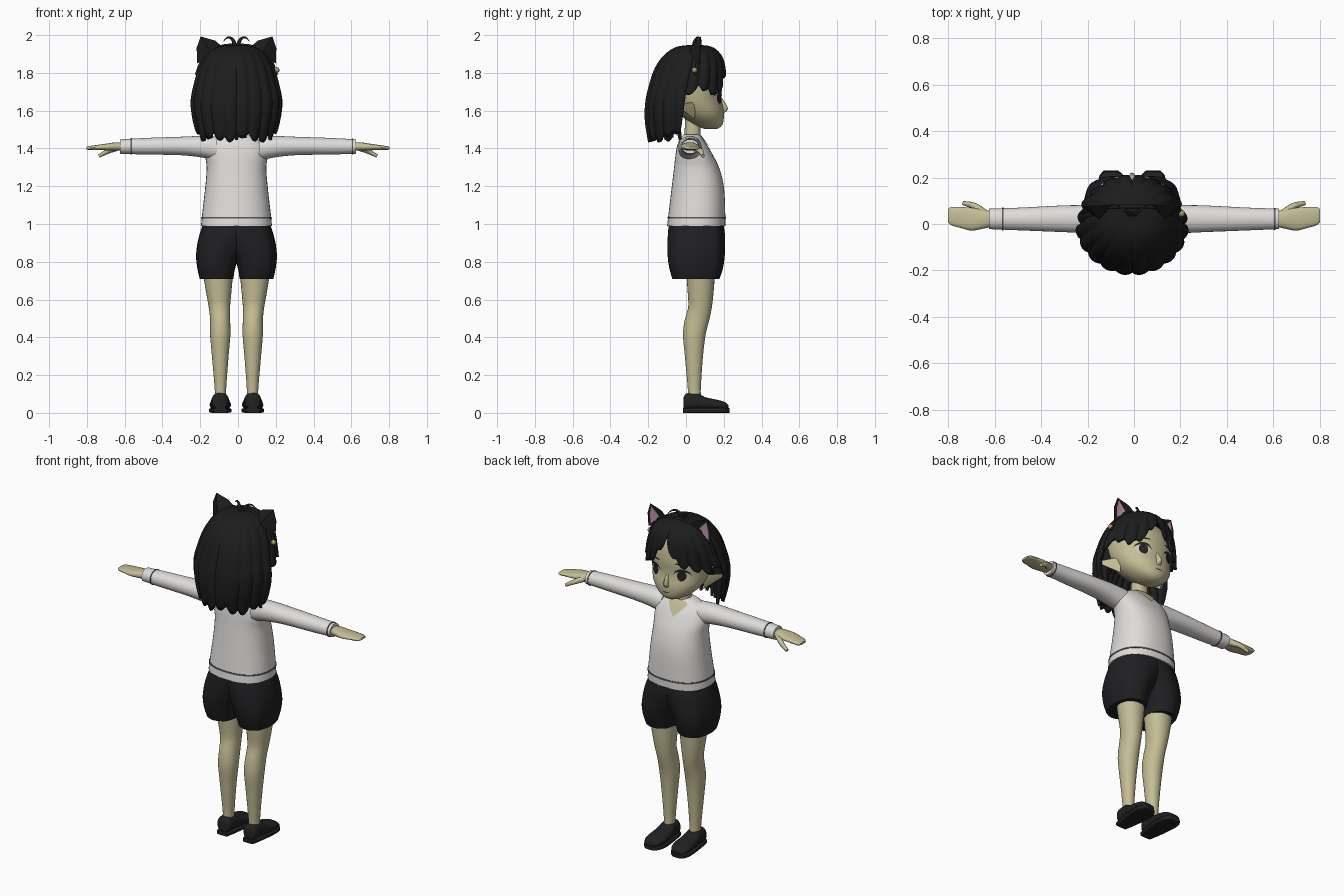
import bpy, bmesh, math
from mathutils import Vector

if "Cube" in bpy.data.objects:
    bpy.data.objects.remove(bpy.data.objects["Cube"])


def mat(name, r, g, b):
    m = bpy.data.materials.new(name)
    m.diffuse_color = (r, g, b, 1)
    m.use_nodes = True
    m.node_tree.nodes["Principled BSDF"].inputs["Base Color"].default_value = m.diffuse_color
    return m


SKIN = mat("skin", 0.56, 0.51, 0.30)
SHIRT = mat("shirt white", 0.74, 0.72, 0.70)
TRIM = mat("trim grey", 0.10, 0.10, 0.10)
HAIR = mat("hair black", 0.012, 0.012, 0.013)
SHORTS = mat("shorts black", 0.014, 0.014, 0.016)
SHOE = mat("shoe black", 0.016, 0.015, 0.016)
PINK = mat("ear pink", 0.58, 0.32, 0.48)
EYE = mat("eye dark", 0.02, 0.016, 0.014)
WHITE = mat("eye white", 0.62, 0.60, 0.52)
GOLD = mat("pin gold", 0.40, 0.33, 0.12)


def make(name, verts, faces, material, smooth=True, angle=50):
    me = bpy.data.meshes.new(name)
    me.from_pydata(verts, [], faces)
    bm = bmesh.new()
    bm.from_mesh(me)
    bmesh.ops.recalc_face_normals(bm, faces=bm.faces)
    bm.to_mesh(me)
    bm.free()
    ob = bpy.data.objects.new(name, me)
    bpy.context.collection.objects.link(ob)
    me.materials.append(material)
    if smooth:
        bpy.context.view_layer.objects.active = ob
        ob.select_set(True)
        bpy.ops.object.shade_smooth_by_angle(angle=math.radians(angle))
        ob.select_set(False)
    return ob


def sample(prof, p):
    """Smooth interpolation of profile rows at position p (first column)."""
    i = 0
    while i < len(prof) - 2 and p > prof[i + 1][0]:
        i += 1
    a, b = prof[i], prof[i + 1]
    z, c = prof[max(i - 1, 0)], prof[min(i + 2, len(prof) - 1)]
    h = b[0] - a[0]
    t = min(max((p - a[0]) / h, 0), 1)
    out = []
    for k in range(1, len(a)):
        m0 = (b[k] - z[k]) / (b[0] - z[0]) * h
        m1 = (c[k] - a[k]) / (c[0] - a[0]) * h
        out.append((2*t**3 - 3*t*t + 1) * a[k] + (t**3 - 2*t*t + t) * m0
                   + (3*t*t - 2*t**3) * b[k] + (t**3 - t*t) * m1)
    return out


PUT = {"x": lambda p, u, v: (p, u, v), "y": lambda p, u, v: (u, p, v),
       "z": lambda p, u, v: (u, v, p)}


def loft(name, prof, material, axis="z", rows=24, seg=28, n=2.3, side=1, grow=0.0, lo=None, hi=None, wave=0.0):
    """Rounded tube through rows of (position, u min, u max, v min, v max)."""
    lo = prof[0][0] if lo is None else lo
    hi = prof[-1][0] if hi is None else hi
    vs, fs = [], []
    for r in range(rows + 1):
        p = lo + (hi - lo) * r / rows
        u0, u1, v0, v1 = sample(prof, p)
        for s in range(seg):
            a = 2 * math.pi * s / seg
            c, d = math.cos(a), math.sin(a)
            c, d = (math.copysign(abs(q) ** (2 / n), q) for q in (c, d))
            w = 1 + wave * math.cos(8 * a)
            x, y, z = PUT[axis](p, (u0 + u1) / 2 + ((u1 - u0) / 2 * w + grow) * c,
                                (v0 + v1) / 2 + ((v1 - v0) / 2 * w + grow) * d)
            vs.append((x * side, y, z))
    for r in range(rows):
        for s in range(seg):
            t = (s + 1) % seg
            fs.append((r*seg + s, r*seg + t, (r+1)*seg + t, (r+1)*seg + s))
    fs += [tuple(range(seg)), tuple(range(rows * seg, (rows + 1) * seg))]
    return make(name, vs, fs, material)


def front_y(prof, x, z, n):
    u0, u1, v0, v1 = sample(prof, z)
    q = min(abs(x - (u0 + u1) / 2) / ((u1 - u0) / 2), 1)
    return (v0 + v1) / 2 + (v1 - v0) / 2 * (1 - q ** n) ** (1 / n)


def plate(name, outline, prof, material, n, lift):
    """Thin painted shape that follows the front of a loft."""
    m = len(outline)
    cx, cz = sum(p[0] for p in outline) / m, sum(p[1] for p in outline) / m
    pts = [(cx + (x - cx) * k, cz + (z - cz) * k) for k in (1, .75, .5, .25, .01) for x, z in outline]
    vs = [(x, front_y(prof, x, z, n) + lift, z) for x, z in pts]
    fs = [(r*m + i, r*m + (i+1) % m, (r+1)*m + (i+1) % m, (r+1)*m + i) for r in range(4) for i in range(m)]
    ob = make(name, vs, fs, material)
    if sum(p.normal.y for p in ob.data.polygons) < 0:
        ob.data.flip_normals()


def strand(name, pts, radius, material, flat_tip=0.1):
    cu = bpy.data.curves.new(name, "CURVE")
    cu.dimensions, cu.bevel_depth, cu.bevel_resolution, cu.resolution_u = "3D", radius, 2, 6
    cu.use_fill_caps = True
    sp = cu.splines.new("BEZIER")
    sp.bezier_points.add(len(pts) - 1)
    for i, (b, p) in enumerate(zip(sp.bezier_points, pts)):
        b.co, b.handle_left_type, b.handle_right_type = p, "AUTO", "AUTO"
        b.radius = 1 - (1 - flat_tip) * i / (len(pts) - 1)
    cu.materials.append(material)
    bpy.context.collection.objects.link(bpy.data.objects.new(name, cu))


def oval(cx, cz, rx, rz, m=20):
    return [(cx + rx * math.cos(2*math.pi*i/m), cz + rz * math.sin(2*math.pi*i/m)) for i in range(m)]


# Sweater body with hem stripe and V neck
TORSO = [(0.99, -.188, .188, -.10, .208), (1.05, -.182, .182, -.093, .208), (1.2, -.165, .165, -.075, .20),
         (1.3, -.158, .158, -.063, .175), (1.37, -.165, .165, -.055, .14), (1.42, -.15, .15, -.045, .11),
         (1.455, -.105, .105, -.03, .085), (1.475, -.06, .06, -.01, .07)]
loft("sweater_body", TORSO, SHIRT, seg=40, rows=30)
loft("hem_stripe", TORSO, TRIM, seg=40, rows=2, grow=.003, lo=1.03, hi=1.038)
plate("neck_opening", [(0, 1.385), (.03, 1.415), (.06, 1.45), (.05, 1.465), (0, 1.47), (-.05, 1.465),
                       (-.06, 1.45), (-.03, 1.415)], TORSO, SKIN, 2.3, .006)
loft("neck", [(1.40, -.045, .045, -.01, .08), (1.56, -.042, .042, -.005, .075)], SKIN, rows=4)

# Head
HEAD = [(1.503, -.025, .025, .10, .165), (1.52, -.07, .07, .05, .19), (1.56, -.122, .122, -.01, .20),
        (1.60, -.15, .15, -.055, .20), (1.66, -.172, .172, -.10, .188), (1.74, -.182, .182, -.13, .19),
        (1.82, -.165, .165, -.12, .175), (1.88, -.11, .11, -.07, .13), (1.91, -.03, .03, 0, .06)]
loft("head", HEAD, SKIN, seg=40, rows=36, n=2.1)
loft("nose", [(1.585, -.022, .022, .16, .20), (1.61, -.016, .016, .16, .222), (1.665, -.008, .008, .16, .192)],
     SKIN, rows=10, seg=12, n=2)
plate("mouth", oval(0, 1.558, .022, .003), HEAD, EYE, 2.1, .002)

SLEEVE = [(.11, -.04, .085, 1.335, 1.462), (.19, -.04, .082, 1.352, 1.466), (.3, -.035, .08, 1.364, 1.462),
          (.5, -.027, .07, 1.368, 1.455), (.625, -.022, .066, 1.372, 1.448)]
HAND = [(.60, -.008, .052, 1.39, 1.432), (.65, -.02, .062, 1.388, 1.432), (.70, -.028, .07, 1.39, 1.425),
        (.75, -.016, .073, 1.392, 1.418), (.79, -.004, .072, 1.392, 1.412), (.802, .01, .064, 1.396, 1.408)]
LEG = [(.06, .055, .115, .01, .08), (.12, .055, .115, .01, .078), (.3, .042, .13, -.006, .09),
       (.42, .032, .14, -.016, .105), (.5, .034, .14, -.005, .125), (.56, .034, .147, .012, .137),
       (.65, .026, .163, .008, .147), (.76, .016, .18, 0, .155)]
SHOE_P = [(-.012, .055, .118, .02, .085), (.0, .045, .128, .015, .102), (.06, .04, .132, .015, .105),
          (.10, .034, .138, .015, .084), (.17, .03, .142, .015, .068), (.21, .042, .136, .015, .055),
          (.226, .06, .12, .018, .038)]
SOLE = [(-.015, .05, .122, 0, .026), (.05, .038, .134, 0, .026), (.16, .027, .146, 0, .026),
        (.21, .038, .14, 0, .026), (.23, .06, .122, 0, .026)]
SHORT_LEG = [(.708, .018, .193, -.07, .175), (.76, .010, .205, -.085, .192), (.82, -.01, .212, -.094, .202),
             (.88, -.05, .208, -.096, .204), (.94, -.09, .195, -.094, .204), (.992, -.13, .178, -.09, .198)]
for s, tag in ((1, "right"), (-1, "left")):
    # Arms and hands
    cuff = .603 if s > 0 else .562
    loft("sleeve_" + tag, SLEEVE, SHIRT, "x", side=s, n=2.1)
    loft("cuff_stripe_" + tag, SLEEVE, TRIM, "x", rows=2, side=s, n=2.1, grow=.003, lo=cuff, hi=cuff + .006)
    loft("hand_" + tag, HAND, SKIN, "x", side=s, n=2.4, seg=16)
    strand("thumb_" + tag, [(s*.645, .045, 1.405), (s*.69, .078, 1.385), (s*.735, .09, 1.36)], .019, SKIN, .5)
    # Legs, shoes and shorts
    loft("leg_" + tag, LEG, SKIN, side=s, n=2.1)
    loft("shoe_" + tag, SHOE_P, SHOE, "y", side=s, n=2.4)
    loft("sole_" + tag, SOLE, SHOE, "y", side=s, n=5)
    loft("shorts_leg_" + tag, SHORT_LEG, SHORTS, side=s, n=2.4, seg=48, wave=.015)
    # Eyes and brows
    plate("eye_white_" + tag, oval(s*.088, 1.665, .037, .03), HEAD, WHITE, 2.1, .003)
    plate("iris_" + tag, oval(s*.086, 1.667, .024, .031), HEAD, EYE, 2.1, .005)
    lash = [(s*(.088 + .046*math.cos(a)), 1.668 + q*math.sin(a))
            for q, o in ((.040, 1), (.025, -1)) for a in [math.pi*(i if o > 0 else 8 - i)/8 for i in range(9)]]
    vs = [(x, front_y(HEAD, x, z, 2.1) + .006, z) for x, z in lash]
    ob = make("lash_" + tag, vs, [(i, i + 1, 16 - i, 17 - i) for i in range(8)], EYE)
    if sum(p.normal.y for p in ob.data.polygons) < 0:
        ob.data.flip_normals()
    plate("brow_" + tag, oval(s*.085, 1.735, .036, .005), HEAD, HAIR, 2.1, .003)
    # Pointed side ear
    make("side_ear_" + tag, [(s*.15, .055, 1.645), (s*.14, .045, 1.555), (s*.175, .03, 1.60),
                             (s*.235, -.06, 1.635), (s*.14, -.02, 1.60)],
         [(0, 2, 3), (2, 1, 3), (1, 4, 3), (4, 0, 3), (0, 1, 2), (0, 4, 1)], SKIN, angle=70)
    # Cat ear, with a narrow inset inner face
    tip, out, inn, back = Vector((s*.19, .078, 1.993)), Vector((s*.208, .07, 1.85)), \
        Vector((s*.06, .085, 1.925)), Vector((s*.13, .01, 1.89))
    mid = (tip + out + inn) / 3 + Vector((0, -.012, 0))
    bulge = (tip + back) / 2 + Vector((0, -.008, .01))
    o2, i2 = (out + tip) / 2 + Vector((s*.012, 0, .01)), (inn + tip) / 2 + Vector((-s*.012, 0, .012))
    make("cat_ear_" + tag, [tip, out, inn, back, mid, bulge, o2, i2],
         [(0, 6, 4), (6, 1, 4), (1, 2, 4), (2, 7, 4), (7, 0, 4), (0, 5, 6), (6, 5, 3, 1), (0, 7, 5),
          (7, 2, 3, 5), (1, 3, 2)], HAIR, angle=60)
    lift = Vector((0, .005, 0))
    inner = [mid + (p - mid) * k + lift for p, k in ((tip, .8), (o2, .7), (out, .7), (inn, .25), (i2, .3))]
    ob = make("cat_ear_inner_" + tag, inner + [mid + lift], [(i, (i + 1) % 5, 5) for i in range(5)], PINK)
    if sum(p.normal.y for p in ob.data.polygons) < 0:
        ob.data.flip_normals()
    # Loose tufts on the crown
    strand("crown_tuft_" + tag, [(s*.008, .04, 1.93), (s*.018, .05, 1.972), (s*.042, .065, 1.988),
                                 (s*.07, .085, 1.968)], .013, HAIR)

# Hair: a lobed shell from the crown, parted at the front, long at the back
DOME = [(-1.95, .0, .05, .05), (-1.943, .075, -.03, .12), (-1.92, .13, -.085, .165), (-1.88, .172, -.13, .195),
        (-1.82, .203, -.168, .21), (-1.74, .226, -.195, .212), (-1.65, .243, -.215, .205),
        (-1.55, .232, -.218, .2), (-1.43, .2, -.20, .19)]
HEM = [(0, 1.85), (10, 1.80), (22, 1.735), (36, 1.70), (55, 1.69), (75, 1.70), (90, 1.665), (98, 1.50),
       (115, 1.45), (150, 1.44), (181, 1.445)]
SEG, ROWS = 192, 30
vs, fs = [], []
for r in range(ROWS + 1):
    t = r / ROWS
    for k in range(SEG):
        a = 2 * math.pi * k / SEG
        lobe = abs(math.sin(10 * a)) ** .7
        deg = math.degrees(min(a, 2 * math.pi - a))
        bot = sample(HEM, deg)[0] + .035 * (1 - lobe) + .012 * math.sin(7 * a)
        z = 1.95 - (1.95 - bot) * t ** 1.7
        rx, yb, yf = sample(DOME, -z)
        yc = .05 * max(0, (z - 1.7) / .25)
        g = 1 + .06 * t ** .5 * (lobe - .8)
        y = yc + (yf - yc if math.cos(a) > 0 else yc - yb) * math.cos(a) * g
        vs.append((rx * math.sin(a) * g, y, z))
for r in range(ROWS):
    for k in range(SEG):
        j = (k + 1) % SEG
        fs.append((r*SEG + k, r*SEG + j, (r+1)*SEG + j, (r+1)*SEG + k))
hair = make("hair", vs, fs, HAIR)
if sum(p.normal.dot(p.center - Vector((0, 0, 1.7))) for p in hair.data.polygons) < 0:
    hair.data.flip_normals()
sol = hair.modifiers.new("thickness", "SOLIDIFY")
sol.thickness, sol.offset = .018, -1

# Inner back locks fill the nape
for i in range(9):
    x = -.16 + .04 * i
    d = .10 * (abs(x) / .16) ** 2
    strand("nape_lock_%d" % i, [(x*.9, -.10 + d*.6, 1.72), (x*1.1, -.15 + d, 1.58),
                                (x*1.12, -.13 + d, 1.445 + .012 * (i % 2))], .034, HAIR, .25)

# Headband arch and side pin
arch = [(rx, .05 + .025 * (z - 1.79) / .16, z) for rx, z in
        [(q * sample(DOME, -z)[0], z) for q, z in
         [(1, 1.79), (1, 1.84), (1, 1.89), (1, 1.925), (.95, 1.942), (0, 1.947), (-.95, 1.942), (-1, 1.925),
          (-1, 1.89), (-1, 1.84), (-1, 1.79)]]]
strand("headband", arch, .008, HAIR, 1)
bpy.ops.mesh.primitive_uv_sphere_add(segments=12, ring_count=8, radius=.015, location=(.213, .045, 1.815))
pin = bpy.context.object
pin.name = "hair_pin"
pin.data.materials.append(GOLD)
bpy.ops.object.shade_smooth_by_angle()

# The body sits slightly left of the span of the hands
for ob in bpy.context.scene.objects:
    if not ob.name.startswith(("hand_", "thumb_", "sleeve_", "cuff_")):
        ob.location.x -= .008
